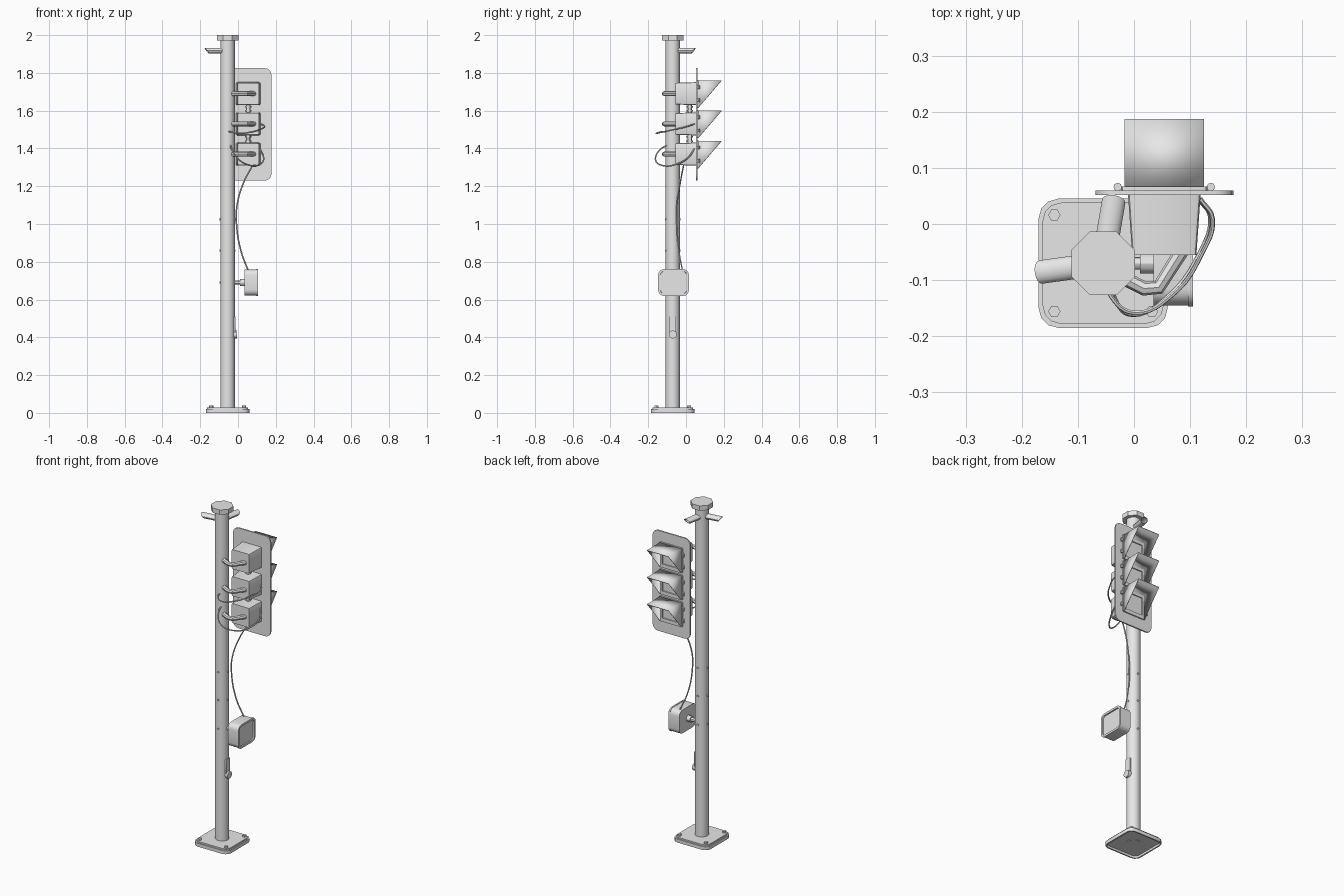
import bpy, bmesh, math
from mathutils import Vector

default = bpy.data.objects.get("Cube")
if default:
    bpy.data.objects.remove(default, do_unlink=True)

GREY = bpy.data.materials.new("light grey paint")
GREY.use_nodes = True
GREY.diffuse_color = (0.8, 0.8, 0.8, 1)
GREY.node_tree.nodes["Principled BSDF"].inputs["Base Color"].default_value = (0.8, 0.8, 0.8, 1)


def add_mesh(name, mesh):
    mesh.materials.clear()
    mesh.materials.append(GREY)
    mesh.polygons.foreach_set("use_smooth", [True] * len(mesh.polygons))
    mesh.set_sharp_from_angle(angle=math.radians(30))
    ob = bpy.data.objects.new(name, mesh)
    bpy.context.collection.objects.link(ob)
    return ob


def finish(name, bm):
    bmesh.ops.recalc_face_normals(bm, faces=bm.faces)
    mesh = bpy.data.meshes.new(name)
    bm.to_mesh(mesh)
    bm.free()
    return add_mesh(name, mesh)


def block(name, lo, hi, axis=None, radius=0, seg=3, recess=None):
    """Box between two corners; edges along axis rounded; recess = (direction, border, depth)."""
    bm = bmesh.new()
    bmesh.ops.create_cube(bm, size=1)
    for v in bm.verts:
        v.co = [lo[i] + (hi[i] - lo[i]) * (v.co[i] + 0.5) for i in range(3)]
    if radius:
        edges = [e for e in bm.edges
                 if abs(e.verts[0].co[axis] - e.verts[1].co[axis]) > 1e-4]
        bmesh.ops.bevel(bm, geom=edges, offset=radius, segments=seg, profile=0.5, affect='EDGES')
    if recess:
        bm.normal_update()
        direction, border, depth = recess
        faces = [f for f in bm.faces if f.normal.dot(Vector(direction)) > 0.99]
        bmesh.ops.inset_region(bm, faces=faces, thickness=border)
        bmesh.ops.inset_region(bm, faces=faces, thickness=0.001, depth=-depth)
    return finish(name, bm)


def rod(name, start, end, radius, sides=16, radius2=None, turn=0):
    a, b = Vector(start), Vector(end)
    bm = bmesh.new()
    bmesh.ops.create_cone(bm, cap_ends=True, segments=sides, radius1=radius,
                          radius2=radius if radius2 is None else radius2,
                          depth=(b - a).length)
    for v in bm.verts:
        x, y = v.co.x, v.co.y
        v.co.x = x * math.cos(turn) - y * math.sin(turn)
        v.co.y = x * math.sin(turn) + y * math.cos(turn)
    bm.transform((b - a).to_track_quat('Z', 'Y').to_matrix().to_4x4())
    bmesh.ops.translate(bm, verts=bm.verts, vec=(a + b) / 2)
    return finish(name, bm)


def pipe(name, points, radius, smooth=True, res=2):
    cu = bpy.data.curves.new(name, 'CURVE')
    cu.dimensions = '3D'
    cu.bevel_depth, cu.bevel_resolution = radius, res
    cu.use_fill_caps = True
    cu.resolution_u = 6
    sp = cu.splines.new('BEZIER' if smooth else 'POLY')
    pts = sp.bezier_points if smooth else sp.points
    pts.add(len(points) - 1)
    for p, co in zip(pts, points):
        if smooth:
            p.co = co
            p.handle_left_type = p.handle_right_type = 'AUTO'
        else:
            p.co = (*co, 1)
    temp = bpy.data.objects.new("temp", cu)
    bpy.context.collection.objects.link(temp)
    dg = bpy.context.evaluated_depsgraph_get()
    mesh = bpy.data.meshes.new_from_object(temp.evaluated_get(dg))
    bpy.data.objects.remove(temp, do_unlink=True)
    return add_mesh(name, mesh)


PX, PY = -0.055, -0.07   # pole axis
LX = 0.054               # lamp axis

# Base plate with hollow underside and bolts
block("base_plate", (PX - .115, PY - .115, 0), (PX + .115, PY + .115, .02), 2, .035, 3,
      ((0, 0, -1), .008, .012))
block("base_plate_top", (PX - .108, PY - .108, .019), (PX + .108, PY + .108, .028), 2, .033, 3)
for sx in (-1, 1):
    for sy in (-1, 1):
        x, y = PX + sx * .087, PY + sy * .086
        rod("base_bolt", (x, y, .026), (x, y, .038), .011, 6, turn=math.pi / 6)

# Pole and octagonal cap
rod("pole", (PX, PY, .01), (PX, PY, 1.975), .038, 16)
rod("pole_cap", (PX, PY, 1.972), (PX, PY, 2), .0615, 8, turn=math.pi / 8)

# Cable clips and screws along the pole
for z in (.69, .86, 1.025):
    for dx, dy in ((1, 0), (-1, 0), (0, 1), (0, -1)):
        rod("pole_screw", (PX + dx * .034, PY + dy * .034, z),
            (PX + dx * .042, PY + dy * .042, z), .006, 8)


# Slanted hollow spouts near the top
def spout(name, direction, length):
    d = Vector(direction).normalized()
    side = Vector((-d.y, d.x, 0))
    bm = bmesh.new()
    rings = []
    for reach, scale in ((.02, 1), (length, 1), (length, .82), (.05, .82)):
        ring = []
        for i in range(16):
            a = i * math.tau / 16
            s, h = math.cos(a) * scale, math.sin(a) * scale
            slant = (h - 1) * .011 if reach == length else 0
            ring.append(bm.verts.new(Vector((PX, PY, 1.918)) + d * (reach + slant)
                                     + side * s * .021 + Vector((0, 0, h * .015))))
        rings.append(ring)
    for r0, r1 in zip(rings, rings[1:]):
        for i in range(16):
            j = (i + 1) % 16
            bm.faces.new((r0[i], r0[j], r1[j], r1[i]))
    bm.faces.new(rings[0])
    bm.faces.new(rings[-1])
    finish(name, bm)


spout("spout_side", (-1, -.14, 0), .123)
spout("spout_back", (.17, 1, 0), .123)

# Backing board behind the lamps
block("backing_board", (LX - .123, .052, 1.23), (LX + .123, .06, 1.825), 1, .035, 4)


def visor(z):
    """Open wedge hood: a flat top and two triangular cheeks."""
    bm = bmesh.new()
    w, top = .071, z + .07
    pts = [[bm.verts.new((LX + s * w, y, h)) for y, h in
            ((.062, top), (.187, top), (.066, z - .075))] for s in (-1, 1)]
    (a, b, c), (d, e, f) = pts
    for face in ((a, b, e, d), (a, c, b), (d, e, f)):
        bm.faces.new(face)
    ob = finish("lamp_visor", bm)
    mod = ob.modifiers.new("thickness", 'SOLIDIFY')
    mod.thickness = .004
    mod.offset = -1


# Three lamps
for z in (1.69, 1.53, 1.37):
    housing = block("lamp_housing", (LX - .065, -.055, z - .061), (LX + .065, .056, z + .061), 1, .008, 2)
    for v in housing.data.vertices:
        if v.co.y < 0:
            v.co.x = LX + (v.co.x - LX) * .88
            v.co.z = z + (v.co.z - z) * .94
    block("lamp_frame", (LX - .077, .058, z - .075), (LX + .077, .067, z + .073), 1, .008, 2,
          ((0, 1, 0), .022, .006))
    visor(z)
    for s in (-1, 1):
        for dz in (-.035, .035):
            rod("lamp_hinge", (LX + s * .083, .066, z + dz - .009),
                (LX + s * .083, .066, z + dz + .009), .0075, 8)
    # Bent arm to the pole
    pipe("lamp_arm", [(PX + .015, PY - .015, z), (.018, -.115, z), (.044, -.113, z),
                      (.085, -.048, z)], .013, False)

# Couplings between the lamps
for z in (1.61, 1.45):
    rod("lamp_coupling", (LX, .02, z - .025), (LX, .02, z + .025), .011, 12)
    for dz in (-.011, .011):
        rod("coupling_collar", (LX, .02, z + dz - .004), (LX, .02, z + dz + .004), .017, 12)

# Button box on a short stub
BY, BZ = -.066, .69
block("button_box", (.035, BY - .079, BZ - .069), (.098, BY + .079, BZ + .069), 0, .03, 4)
block("button_box_rim", (.096, BY - .081, BZ - .071), (.105, BY + .081, BZ + .071), 0, .03, 4,
      ((1, 0, 0), .012, .008))
rod("box_stub", (PX + .03, PY, BZ), (.037, PY, BZ), .011, 12)
rod("box_stub_collar", (.011, PY, BZ), (.036, PY, BZ), .018, 12)

# Access hatch with a round lock
block("hatch", (PX + .03, PY - .018, .42), (PX + .0405, PY + .018, .51), 0, .004, 2)
rod("hatch_lock", (PX + .03, PY, .415), (PX + .05, PY, .415), .021, 16)

# Cables
pipe("box_cable", [(.055, -.018, .75), (.015, -.038, .86), (-.008, -.048, 1.0), (-.005, -.048, 1.1),
                   (.03, -.03, 1.22), (.08, -.012, 1.315)], .004, res=1)
pipe("upper_cable", [(.118, .045, 1.53), (.14, .01, 1.518), (.12, -.055, 1.502), (.07, -.125, 1.487),
                     (0, -.158, 1.48), (-.04, -.13, 1.488), (-.05, -.09, 1.49)], .004, res=1)
pipe("lower_cable", [(.115, .045, 1.40), (.136, .01, 1.35), (.115, -.055, 1.315), (.065, -.125, 1.31),
                     (0, -.162, 1.345), (-.035, -.13, 1.40), (-.04, -.085, 1.42)], .004, res=1)
